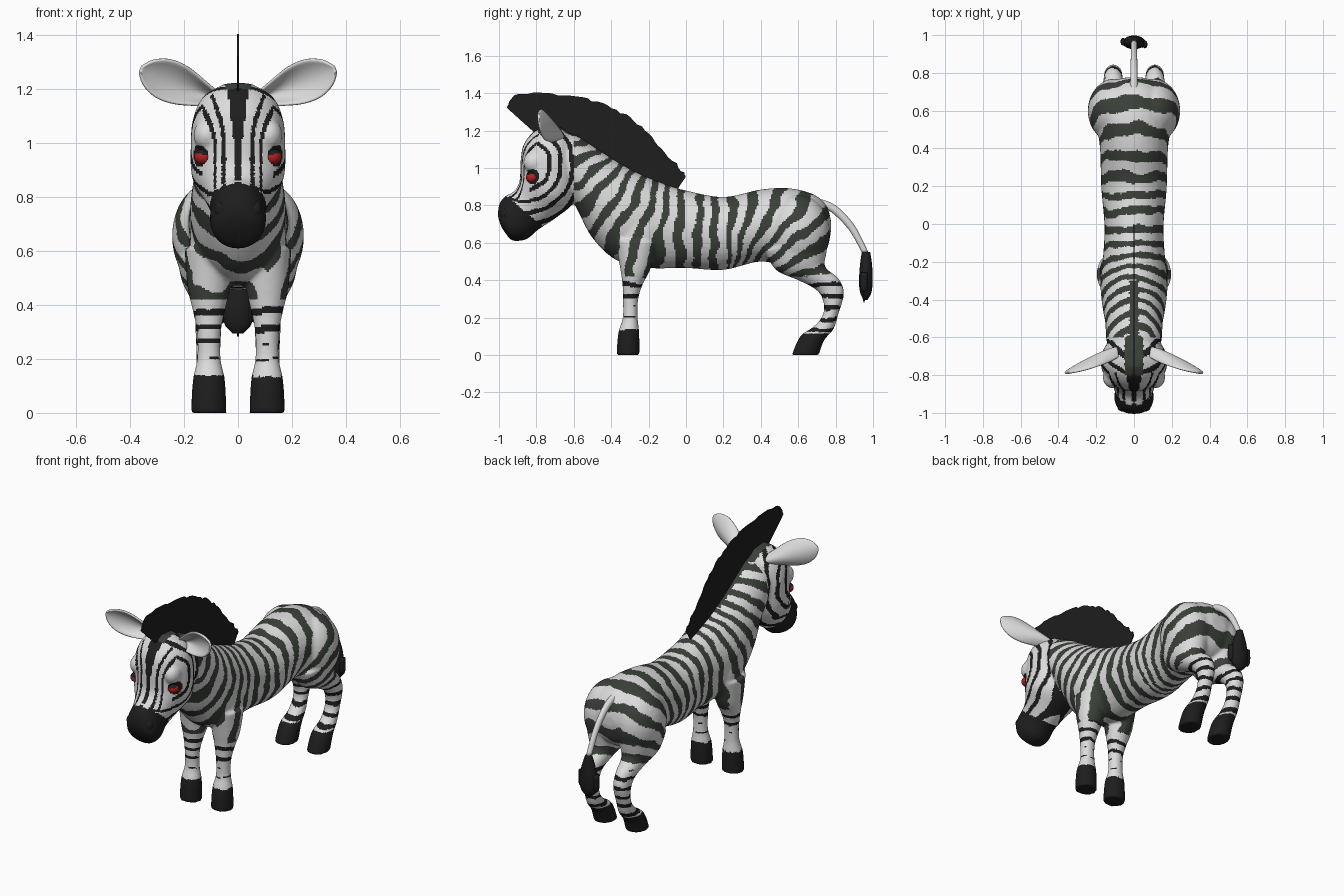
import bpy, bmesh, math, random
from mathutils import Vector, Matrix, noise

random.seed(4)
cube = bpy.data.objects.get("Cube")
if cube:
    bpy.data.objects.remove(cube, do_unlink=True)


def material(name, rgb):
    m = bpy.data.materials.new(name)
    m.use_nodes = True
    m.diffuse_color = (*rgb, 1)
    m.node_tree.nodes["Principled BSDF"].inputs["Base Color"].default_value = (*rgb, 1)
    return m


WHITE = material("white_coat", (.72, .72, .72))
STRIPE = material("dark_stripe", (.042, .052, .04))
BLACK = material("black", (.013, .013, .013))
RED = material("red_eye", (.45, .015, .015))


def spline(rows, steps):
    """Smoothly interpolate the rows of numbers."""
    out = []
    for i in range(len(rows) - 1):
        a, b = rows[max(i - 1, 0)], rows[i]
        c, d = rows[i + 1], rows[min(i + 2, len(rows) - 1)]
        for s in range(steps):
            t = s / steps
            out.append([q + .5 * t * (r - p + t * (2*p - 5*q + 4*r - s3 + t * (3*(q - r) + s3 - p)))
                        for p, q, r, s3 in zip(a, b, c, d)])
    return out + [list(rows[-1])]


def loft(bm, rows, x=0, steps=5, sides=32):
    """Skin ellipses given by one edge point, the opposite edge point and a half width."""
    rings = []
    for ay, az, by, bz, w in spline(rows, steps):
        a, b = Vector((x, ay, az)), Vector((x, by, bz))
        mid, half = (a + b) / 2, (a - b) / 2
        rings.append([bm.verts.new(mid + half * math.cos(t) + Vector((w * math.sin(t), 0, 0)))
                      for t in (math.tau * k / sides for k in range(sides))])
    for r, s in zip(rings, rings[1:]):
        for k in range(sides):
            j = (k + 1) % sides
            bm.faces.new((r[k], r[j], s[j], s[k]))
    bm.faces.new(rings[0])
    bm.faces.new(rings[-1])


def ball(bm, centre, radii):
    bmesh.ops.create_uvsphere(bm, u_segments=32, v_segments=16, radius=1,
                              matrix=Matrix.Translation(centre) @ Matrix.Diagonal((*radii, 1)))


def finish(bm, name, mats, smooth=True):
    bmesh.ops.recalc_face_normals(bm, faces=bm.faces[:])
    mesh = bpy.data.meshes.new(name)
    bm.to_mesh(mesh)
    bm.free()
    ob = bpy.data.objects.new(name, mesh)
    bpy.context.collection.objects.link(ob)
    for m in mats:
        mesh.materials.append(m)
    for p in mesh.polygons:
        p.use_smooth = smooth
    return ob


# Trunk and neck: back point, belly point, half width
TRUNK = [(.775, .72, .775, .66, .05), (.75, .80, .75, .56, .12), (.68, .86, .68, .5, .18),
         (.55, .892, .55, .47, .2), (.4, .885, .4, .5, .18), (.2, .845, .2, .455, .174),
         (0, .88, 0, .465, .157), (-.1, .91, -.2, .465, .162), (-.24, .965, -.37, .505, .178),
         (-.36, 1.03, -.5, .625, .168), (-.47, 1.1, -.58, .775, .152),
         (-.6, 1.18, -.62, .85, .147), (-.72, 1.2, -.68, .92, .12)]
# Head: face point, nape or jaw point, half width
HEAD = [(-.76, 1.225, -.66, 1.215, .05), (-.82, 1.19, -.6, 1.15, .13), (-.87, 1.12, -.575, 1.05, .168),
        (-.885, 1.03, -.57, .93, .176), (-.89, .93, -.6, .815, .17), (-.92, .875, -.7, .73, .125),
        (-.965, .85, -.79, .67, .102), (-.997, .81, -.85, .62, .104),
        (-1.005, .74, -.92, .61, .085), (-.985, .68, -.95, .63, .03)]
FRONT_LEG = [(-.38, .62, -.15, .6, .09), (-.355, .48, -.19, .46, .08), (-.34, .38, -.23, .38, .06),
             (-.338, .3, -.255, .3, .045), (-.338, .2, -.258, .2, .044),
             (-.362, .12, -.25, .12, .06), (-.372, 0, -.248, 0, .066)]
HIND_LEG = [(.42, .56, .77, .64, .12), (.48, .455, .75, .54, .1), (.6, .4, .745, .47, .07),
            (.7, .345, .815, .41, .052), (.735, .28, .845, .33, .048), (.73, .21, .815, .22, .045),
            (.68, .15, .79, .14, .048), (.61, .1, .74, .08, .06), (.565, 0, .71, 0, .064)]

bm = bmesh.new()
loft(bm, TRUNK)
loft(bm, HEAD)
for side in (-1, 1):
    loft(bm, FRONT_LEG, .108 * side)
    loft(bm, HIND_LEG, .11 * side)
    ball(bm, (.1 * side, .6, .655), (.145, .17, .2))       # haunch
    ball(bm, (.08 * side, -.25, .64), (.1, .13, .17))      # shoulder
    ball(bm, (.115 * side, -.81, 1.03), (.05, .06, .06))   # brow
body = finish(bm, "body", [])

# Fuse the parts into one smooth skin
rem = body.modifiers.new("fuse", 'REMESH')
rem.mode, rem.voxel_size = 'VOXEL', .0085
sm = body.modifiers.new("soften", 'SMOOTH')
sm.factor, sm.iterations = .5, 8
fused = bpy.data.meshes.new_from_object(body.evaluated_get(bpy.context.evaluated_depsgraph_get()))
body.modifiers.clear()
body.data = fused
fused.materials.clear()
for m in (WHITE, STRIPE, BLACK):
    fused.materials.append(m)


def coat(p, n):
    """Coat colour: 0 white, 1 stripe, 2 black."""
    x, y, z = abs(p.x), p.y, p.z
    wob = noise.noise(p * 7) * .28 + noise.noise(p * 18) * .1
    if z < (.135 if y < 0 else .115):                              # hooves
        return 2
    if y < -.76 and z < .7 - .84 * (y + .78):                      # muzzle
        return 2
    if y < -.3 and n.z > .2 and x < (.05 if z > 1.17 and y > -.82 else .025) and y > -.8:
        return 1                                                   # line under the mane
    if y < -.6:                                                    # head
        if (Vector((x, y, z)) - Vector((.14, -.82, .955))).length < .042:
            return 2
        if n.y < -.45 and x < .13:
            up = max(0, z - .98)
            lines = ((0, .012 + .12 * up), (.052 + 1.2 * up * up, .008), (.085 + 2.2 * up * up, .005 + .05 * up))
            return 2 if any(abs(x - c) < w for c, w in lines) else 0
        r = math.hypot(y + .87, z - 1.02) / .062
        return 2 if math.sin(math.tau * (r + wob)) > .4 and r > 1.5 else 0
    if z < .42:                                                    # legs
        low = y < 0 and z < .27
        return 2 if math.sin(math.tau * (z / .06 + wob)) > (.97 if low else .4) else 0
    if y > .22:                                                    # fan over the haunch
        u = math.atan2(y - .22, z - .3) / .2
    elif y > -.02:
        u = (y - .22) / .09
    else:                                                          # fan up the neck
        u = -.24 / .09 - math.atan2(-.02 - y, 1.35 - z) / .15
    return 1 if math.sin(math.tau * (u + wob)) > .08 + noise.noise(p * 11) * .5 else 0


for f in fused.polygons:
    f.use_smooth = True
    f.material_index = coat(f.center, f.normal)

# Mane: a thin upright fin, neck point then tip
MANE = [(-.8, 1.18, -.955, 1.325), (-.75, 1.18, -.92, 1.385), (-.68, 1.18, -.84, 1.4),
        (-.6, 1.15, -.62, 1.385), (-.5, 1.08, -.42, 1.335), (-.38, 1, -.26, 1.235),
        (-.25, .93, -.13, 1.1), (-.12, .88, -.01, .975), (-.06, .86, -.012, .94)]
bm = bmesh.new()
strip = []
for ay, az, by, bz in spline(MANE, 7):
    j = random.uniform(-.006, .006)
    strip.append((bm.verts.new((0, ay, az)), bm.verts.new((0, by + j, bz + j))))
for (a, b), (c, d) in zip(strip, strip[1:]):
    bm.faces.new((a, b, d, c))
mane = finish(bm, "mane", [BLACK], False)
sol = mane.modifiers.new("thickness", 'SOLIDIFY')
sol.thickness, sol.offset = .007, 0

# Tail and its tuft with loose strands
bm = bmesh.new()
loft(bm, [(.7, .84, .7, .79, .022), (.8, .8, .775, .765, .019),
          (.9, .695, .87, .67, .017), (.975, .55, .945, .54, .016)], sides=16)
finish(bm, "tail", [WHITE])
bm = bmesh.new()
loft(bm, [(.94, .55, .985, .55, .018), (.93, .48, .995, .48, .042), (.925, .39, .998, .39, .06),
          (.932, .33, .99, .33, .05), (.95, .295, .97, .295, .02)], sides=20)
for k in range(-4, 5):
    drop = .28 + .012 * abs(k) + random.uniform(0, .015)
    y = .962 + random.uniform(-.012, .012)
    loft(bm, [(y - .02, .44, y + .02, .44, .012), (y - .02, .36, y + .02, .36, .014),
              (y - .002, drop, y + .002, drop, .002)], k * .0145, 3, 8)
finish(bm, "tail_tuft", [BLACK])

for side, label in ((-1, "right"), (1, "left")):
    # Ear: a cupped leaf open to the front
    bm = bmesh.new()
    base, tip = Vector((.09, -.685, 1.165)), Vector((.362, -.79, 1.275))
    across = Vector((-.39, 0, .92))
    grid = []
    for t, w, cup in spline([(0, .03, .05), (.2, .05, .06), (.45, .074, .05),
                             (.7, .076, .035), (.9, .048, .015), (1, .008, 0)], 3):
        row = []
        for k in range(11):
            v = k / 5 - 1
            p = base.lerp(tip, t) + across * w * v + Vector((0, cup * (.6 - v * v), 0))
            row.append(bm.verts.new((p.x * side, p.y, p.z)))
        grid.append(row)
    for r, s in zip(grid, grid[1:]):
        for k in range(10):
            bm.faces.new((r[k], r[k + 1], s[k + 1], s[k]))
    ear = finish(bm, label + "_ear", [WHITE])
    sol = ear.modifiers.new("thickness", 'SOLIDIFY')
    sol.thickness, sol.offset = .014, 0
    sub = ear.modifiers.new("round", 'SUBSURF')
    sub.levels = sub.render_levels = 1

    # Eye: red below a black lid
    bm = bmesh.new()
    ball(bm, (.128 * side, -.822, .95), (.034, .034, .03))
    for f in bm.faces:
        c = f.calc_center_median()
        f.material_index = 1 if c.z > .958 + .25 * (abs(c.x) - .13) else 0
    finish(bm, label + "_eye", [RED, BLACK])

    # Nostril rim
    bm = bmesh.new()
    ball(bm, (.062 * side, -.968, .755), (.026, .024, .032))
    finish(bm, label + "_nostril", [BLACK])
